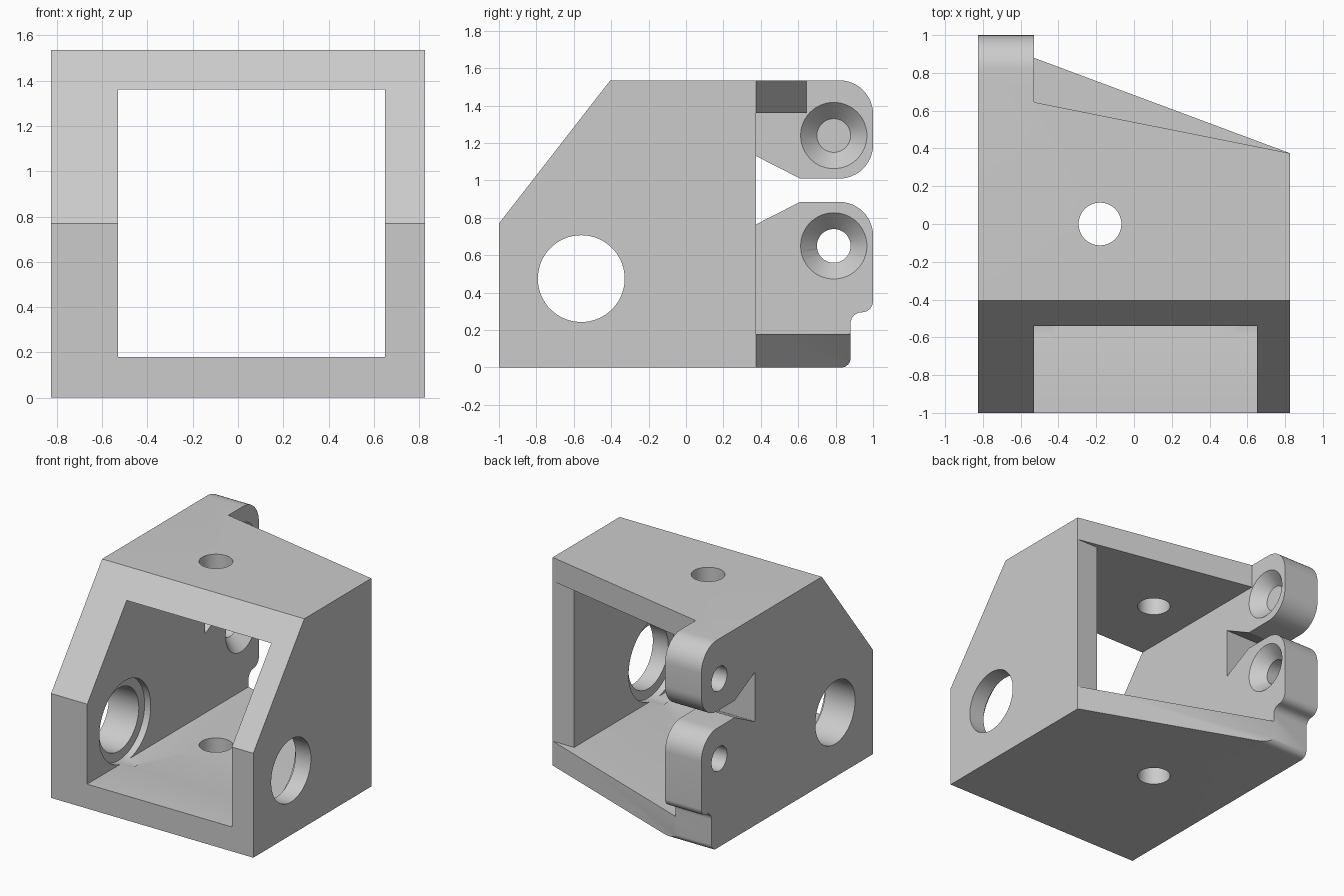
import bpy, bmesh, math
from mathutils import Matrix, Vector

if "Cube" in bpy.data.objects:
    bpy.data.objects.remove(bpy.data.objects["Cube"])

X_OUT, X_LEFT, X_RIGHT = 0.825, -0.53, 0.65    # outer half width, inner wall faces
FLOOR, CEILING, TOP = 0.18, 1.36, 1.535
WALL_BACK = 0.375


def finish(name, bm):
    bmesh.ops.recalc_face_normals(bm, faces=bm.faces)
    mesh = bpy.data.meshes.new(name)
    bm.to_mesh(mesh)
    bm.free()
    obj = bpy.data.objects.new(name, mesh)
    bpy.context.collection.objects.link(obj)
    return obj


def prism(name, points, axis, start, end):
    """Extrude a flat outline along x (outline in y, z) or z (outline in x, y)."""
    bm = bmesh.new()
    place = (lambda a, b: (start, a, b)) if axis == "x" else (lambda a, b: (a, b, start))
    face = bm.faces.new([bm.verts.new(place(a, b)) for a, b in points])
    geom = bmesh.ops.extrude_face_region(bm, geom=[face])["geom"]
    step = Vector((end - start, 0, 0) if axis == "x" else (0, 0, end - start))
    bmesh.ops.translate(bm, vec=step, verts=[g for g in geom if isinstance(g, bmesh.types.BMVert)])
    return finish(name, bm)


def drill(name, axis, start, end, centre, r_start, r_end=None, sides=64):
    """Round cutter between two positions on an axis."""
    bm = bmesh.new()
    bmesh.ops.create_cone(bm, cap_ends=True, segments=sides, radius1=r_start,
                          radius2=r_start if r_end is None else r_end, depth=end - start)
    mid = (start + end) / 2
    if axis == "x":
        bmesh.ops.rotate(bm, matrix=Matrix.Rotation(math.pi / 2, 3, "Y"), verts=bm.verts)
        bmesh.ops.translate(bm, vec=(mid, *centre), verts=bm.verts)
    else:
        bmesh.ops.translate(bm, vec=(*centre, mid), verts=bm.verts)
    return finish(name, bm)


def arc(cy, cz, r, a0, a1, n=12):
    angles = [math.radians(a0 + (a1 - a0) * i / n) for i in range(n + 1)]
    return [(cy + r * math.cos(a), cz + r * math.sin(a)) for a in angles]


# Side outline with the sloped front, hinge ears and the slot between them
outline = [(-1, 0)]
outline += arc(0.83, 0.05, 0.05, -90, 0)
outline += arc(0.94, 0.235, 0.06, 180, 90)
outline += arc(0.94, 0.355, 0.06, -90, 0)
outline += arc(0.82, 0.705, 0.18, 0, 90)
outline += [(0.61, 0.885), (WALL_BACK, 0.765), (WALL_BACK, 1.13), (0.61, 1.01)]
outline += arc(0.82, 1.19, 0.18, -90, 0)
outline += arc(0.82, TOP - 0.18, 0.18, 0, 90)
outline += [(-0.405, TOP), (-1, 0.77)]
body = prism("bracket_housing", outline, "x", -X_OUT, X_OUT)


def back_cut(y_left):
    return [(X_LEFT, y_left), (X_OUT, WALL_BACK), (1, WALL_BACK), (1, 2), (X_LEFT, 2)]


# Inner opening, short wall end, slanted back edges of roof and floor
cutters = [
    prism("opening_cutter", [(X_LEFT, -2), (X_RIGHT, -2), (X_RIGHT, 2), (X_LEFT, 2)],
          "z", FLOOR, CEILING),
    prism("wall_end_cutter", [(0.6, WALL_BACK), (1, WALL_BACK), (1, 2), (0.6, 2)],
          "z", FLOOR, CEILING),
    prism("roof_back_cutter", back_cut(0.645), "z", 1.0, 1.8),
    prism("floor_back_cutter", back_cut(0.88), "z", -0.2, 0.5),
]

# Axle hole with shallow recesses on both inner wall faces
AXLE = (-0.56, 0.475)
cutters += [
    drill("axle_cutter", "x", -1, 1, AXLE, 0.232, sides=96),
    drill("left_recess_cutter", "x", X_LEFT - 0.05, X_LEFT + 0.1, AXLE, 0.3, sides=96),
    drill("right_recess_cutter", "x", X_RIGHT - 0.1, X_RIGHT + 0.05, AXLE, 0.3, sides=96),
    drill("vertical_cutter", "z", -0.5, 2, (-0.18, 0), 0.113),
]

# Countersunk screw holes in the ears
for z in (0.65, 1.24):
    cutters.append(drill("screw_cutter", "x", -1, -0.4, (0.79, z), 0.09))
    cutters.append(drill("countersink_cutter", "x", X_LEFT - 0.09, X_LEFT + 0.005,
                         (0.79, z), 0.09, 0.182))

bpy.context.view_layer.objects.active = body
for cutter in cutters:
    mod = body.modifiers.new("cut", "BOOLEAN")
    mod.operation, mod.solver, mod.object = "DIFFERENCE", "EXACT", cutter
    bpy.ops.object.modifier_apply(modifier=mod.name)
    bpy.data.objects.remove(cutter)

# Plain grey finish
grey = bpy.data.materials.new("light_grey")
grey.use_nodes = True
colour = (0.6, 0.6, 0.6, 1)
grey.diffuse_color = colour
grey.node_tree.nodes["Principled BSDF"].inputs["Base Color"].default_value = colour
body.data.materials.clear()
body.data.materials.append(grey)

bpy.ops.object.select_all(action="DESELECT")
body.select_set(True)
bpy.ops.object.shade_smooth_by_angle(angle=math.radians(25))
